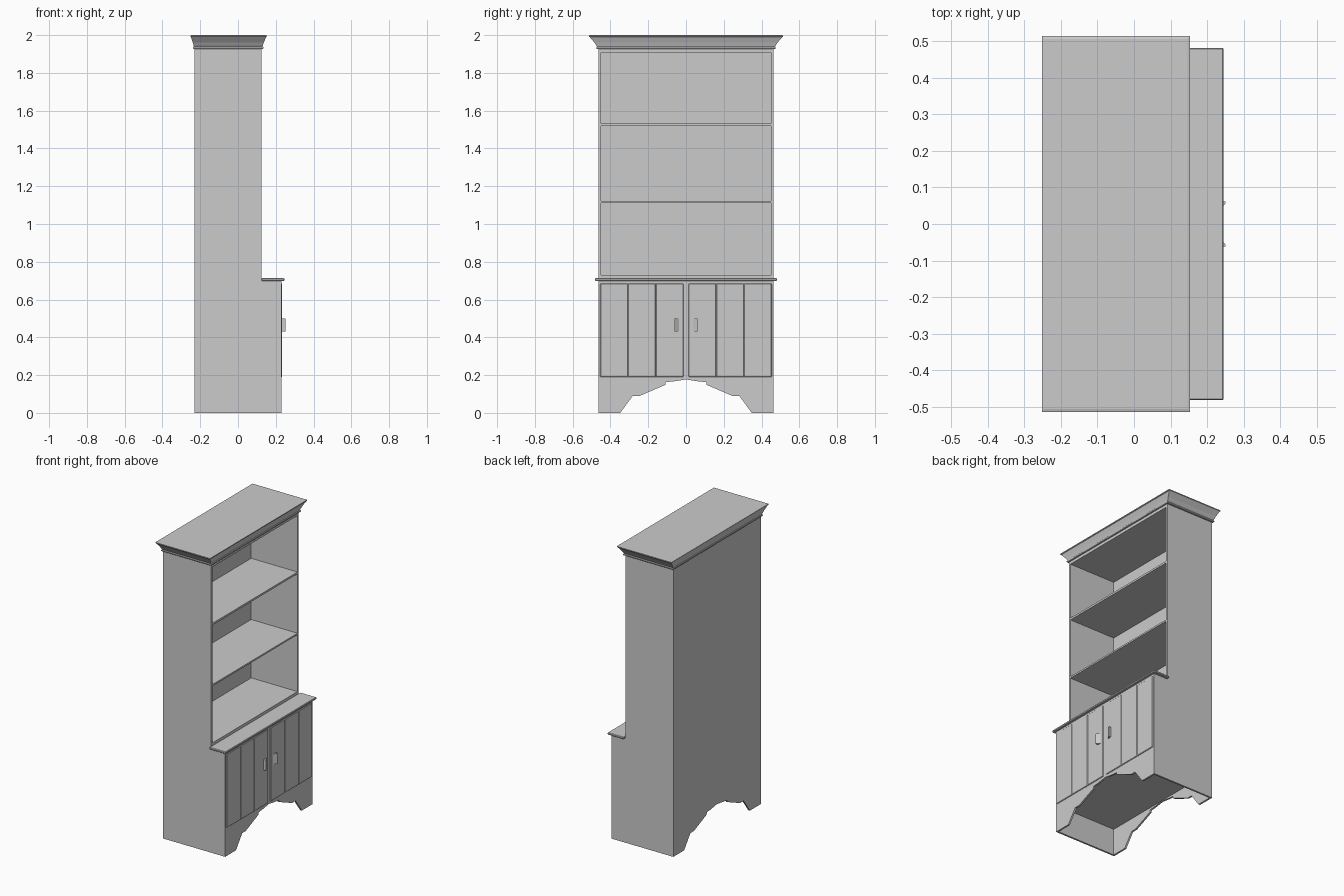
import bpy, bmesh

if "Cube" in bpy.data.objects:
    bpy.data.objects.remove(bpy.data.objects["Cube"])

HALF = 0.463          # half width of the case
T = 0.012             # board thickness
BACK, UPPER, LOWER = -0.23, 0.125, 0.229   # x of back, upper front, lower front


def finish(name, bm, bevel=0):
    bmesh.ops.recalc_face_normals(bm, faces=bm.faces)
    mesh = bpy.data.meshes.new(name)
    bm.to_mesh(mesh)
    bm.free()
    ob = bpy.data.objects.new(name, mesh)
    bpy.context.collection.objects.link(ob)
    if bevel:
        mod = ob.modifiers.new("edge", 'BEVEL')
        mod.width = bevel
        mod.segments = 1
    return ob


def prism(name, pts, axis, a, b, bevel=0):
    """Extrude a 2D outline from a to b along x, y or z."""
    place = {'x': lambda p, d: (d, p[0], p[1]),
             'y': lambda p, d: (p[0], d, p[1]),
             'z': lambda p, d: (p[0], p[1], d)}[axis]
    bm = bmesh.new()
    lo = [bm.verts.new(place(p, a)) for p in pts]
    hi = [bm.verts.new(place(p, b)) for p in pts]
    bm.faces.new(lo)
    bm.faces.new(hi)
    n = len(pts)
    for i in range(n):
        j = (i + 1) % n
        bm.faces.new((lo[i], lo[j], hi[j], hi[i]))
    return finish(name, bm, bevel)


def box(name, x, y, z, bevel=0):
    pts = [(x[0], y[0]), (x[1], y[0]), (x[1], y[1]), (x[0], y[1])]
    return prism(name, pts, 'z', z[0], z[1], bevel)


# Stepped side panels
side = [(BACK, 0), (LOWER, 0), (LOWER, 0.70), (UPPER, 0.70), (UPPER, 1.93), (BACK, 1.93)]
for s, label in ((-1, "left"), (1, "right")):
    prism(f"{label}_side_panel", side, 'y', s * HALF, s * (HALF - T))

# Scalloped cut-out shared by the front apron and the back panel
half_arch = [(-0.348, 0), (-0.282, 0.09), (-0.245, 0.09), (-0.11, 0.148),
             (-0.107, 0.163), (-0.063, 0.167)]
arch = half_arch + [(0, 0.177)] + [(-y, z) for y, z in reversed(half_arch)]
inner = HALF - T


def arched(name, a, b, top):
    prism(name, [(-inner, 0)] + arch + [(inner, 0), (inner, top), (-inner, top)], 'x', a, b)


arched("front_apron", LOWER - T, LOWER, 0.19)
arched("back_panel", BACK, BACK + T, 1.93)

# Shelves, cabinet floor and upper ceiling
xin = BACK + T
for i, z in enumerate(((0.70, 0.73), (1.11, 1.121), (1.518, 1.531), (1.908, 1.93))):
    box(f"shelf_{i + 1}", (xin, UPPER), (-inner, inner), z)
box("cabinet_floor", (xin, LOWER - T), (-inner, inner), (0.178, 0.19))

# Counter ledge and door frame members
box("counter_ledge", (UPPER, 0.245), (-0.482, 0.482), (0.699, 0.713), 0.003)
box("top_rail", (LOWER - T, LOWER), (-inner, inner), (0.68, 0.70))
box("centre_stile", (LOWER - T, LOWER), (-0.02, 0.02), (0.19, 0.68))

# Doors of three planks with grooves, and wedge-shaped pulls
door_in, door_out, front = 0.013, 0.454, 0.234
w = (door_out - door_in) / 3
for s, label in ((-1, "left"), (1, "right")):
    for i in range(3):
        ys = sorted((s * (door_in + i * w), s * (door_in + (i + 1) * w)))
        box(f"{label}_door_plank_{i + 1}", (LOWER - T, front), ys, (0.19, 0.685), 0.003)
    pull = [(front - 0.004, s * 0.036), (front + 0.002, s * 0.036), (0.251, s * 0.058),
            (0.251, s * 0.062), (front - 0.004, s * 0.062)]
    prism(f"{label}_door_pull", pull, 'z', 0.43, 0.50)

# Cornice: stacked rectangles with a bead and a concave flare (z, x overhang, y overhang)
levels = [(1.927, 0.0, 0.0), (1.927, 0.006, 0.009), (1.930, 0.009, 0.012),
          (1.936, 0.009, 0.012), (1.939, 0.006, 0.009), (1.939, 0.004, 0.007),
          (1.948, 0.007, 0.014), (1.962, 0.012, 0.023), (1.976, 0.018, 0.035),
          (1.990, 0.024, 0.047), (1.992, 0.028, 0.051), (1.998, 0.028, 0.051),
          (2.0, 0.021, 0.044)]
bm = bmesh.new()
rings = []
for z, dx, dy in levels:
    x0, x1, y = BACK + 0.006 - dx, UPPER + dx, HALF + dy
    x0 = BACK - dx * 0.8
    rings.append([bm.verts.new(c) for c in ((x0, -y, z), (x1, -y, z), (x1, y, z), (x0, y, z))])
for r, q in zip(rings, rings[1:]):
    for i in range(4):
        j = (i + 1) % 4
        bm.faces.new((r[i], r[j], q[j], q[i]))
bm.faces.new(rings[0])
bm.faces.new(rings[-1])
finish("cornice", bm)
